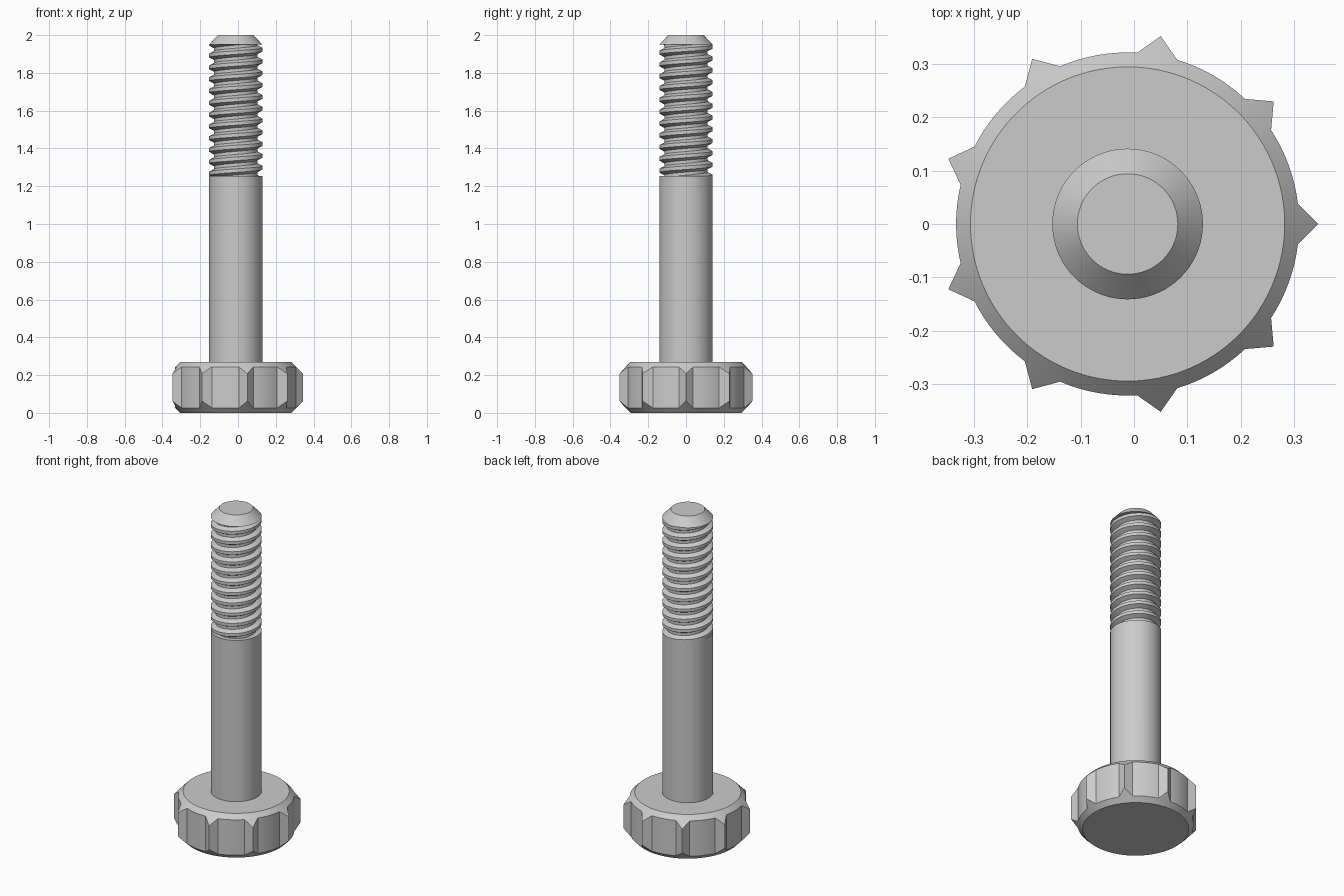
import bpy, bmesh
from math import sin, cos, pi, radians, hypot, atan2

if "Cube" in bpy.data.objects:
    bpy.data.objects.remove(bpy.data.objects["Cube"])

CX = -0.012          # bolt axis
R, ROOT = 0.141, 0.115
Z0, Z1, PITCH = 1.255, 1.95, 0.0625


def loft(name, cols, close):
    """Skin a list of equal-length point columns, welding coincident points."""
    bm = bmesh.new()
    grid = [[bm.verts.new(p) for p in c] for c in cols]
    n = len(grid)
    for i in range(n if close else n - 1):
        a, b = grid[i], grid[(i + 1) % n]
        for j in range(len(a) - 1):
            bm.faces.new((a[j], b[j], b[j + 1], a[j + 1]))
    bmesh.ops.remove_doubles(bm, verts=bm.verts, dist=1e-5)
    bmesh.ops.dissolve_degenerate(bm, edges=bm.edges, dist=1e-6)
    bmesh.ops.recalc_face_normals(bm, faces=bm.faces)
    me = bpy.data.meshes.new(name)
    bm.to_mesh(me)
    bm.free()
    ob = bpy.data.objects.new(name, me)
    ob.location.x = CX
    bpy.context.collection.objects.link(ob)
    bpy.ops.object.select_all(action='DESELECT')
    ob.select_set(True)
    bpy.context.view_layer.objects.active = ob
    bpy.ops.object.shade_smooth_by_angle(angle=radians(25))
    return ob


# Head: round body with nine pointed ribs, both rims chamfered at 45 degrees
BODY, TIP, FLAT, TOP = 0.321, 0.357, 0.294, 0.27
HALF = radians(6.8)
outline = []
for k in range(9):
    c = 2 * pi * k / 9
    base0 = (BODY * cos(c - HALF), BODY * sin(c - HALF))
    tip = (TIP * cos(c), TIP * sin(c))
    base1 = (BODY * cos(c + HALF), BODY * sin(c + HALF))
    for p, q in ((base0, tip), (tip, base1)):
        for s in range(4):
            t = s / 4
            outline.append((p[0] + (q[0] - p[0]) * t, p[1] + (q[1] - p[1]) * t))
    gap = 2 * pi / 9 - 2 * HALF
    for s in range(8):
        a = c + HALF + gap * s / 8
        outline.append((BODY * cos(a), BODY * sin(a)))
cols = []
for x, y in outline:
    r, a = hypot(x, y), atan2(y, x)
    d = r - FLAT
    rows = [(0, 0), (FLAT, 0), (r, d), (r, TOP - d), (FLAT, TOP), (0, TOP)]
    cols.append([(q * cos(a), q * sin(a), z) for q, z in rows])
loft("ribbed_head", cols, True)

# Shank: plain cylinder, helical groove, then chamfered tip
PROFILE = [(0.0, R), (0.22, ROOT), (0.48, ROOT), (0.70, R), (1.0, R)]


def thread_radius(u):
    u = (u + 1e-7) % 1.0
    for (u0, r0), (u1, r1) in zip(PROFILE, PROFILE[1:]):
        if u <= u1:
            return r0 + (r1 - r0) * (u - u0) / (u1 - u0)


SEG = 72
cols = []
for i in range(SEG + 1):
    turn = i / SEG
    a = 2 * pi * turn
    rows = [(R, TOP - 0.02), (R, Z0)]
    start = Z0 - 0.01
    heights = [Z0]
    for n in range(-2, 13):
        for u, _ in PROFILE[:-1]:
            heights.append(min(Z1, max(Z0, start + PITCH * (n + u + turn))))
    heights.append(Z1)
    rows += [(thread_radius((z - start) / PITCH - turn), z) for z in heights]
    rows += [(R, Z1), (0.094, 2.0), (0, 2.0)]
    cols.append([(r * cos(a), r * sin(a), z) for r, z in rows])
loft("threaded_shank", cols, False)
